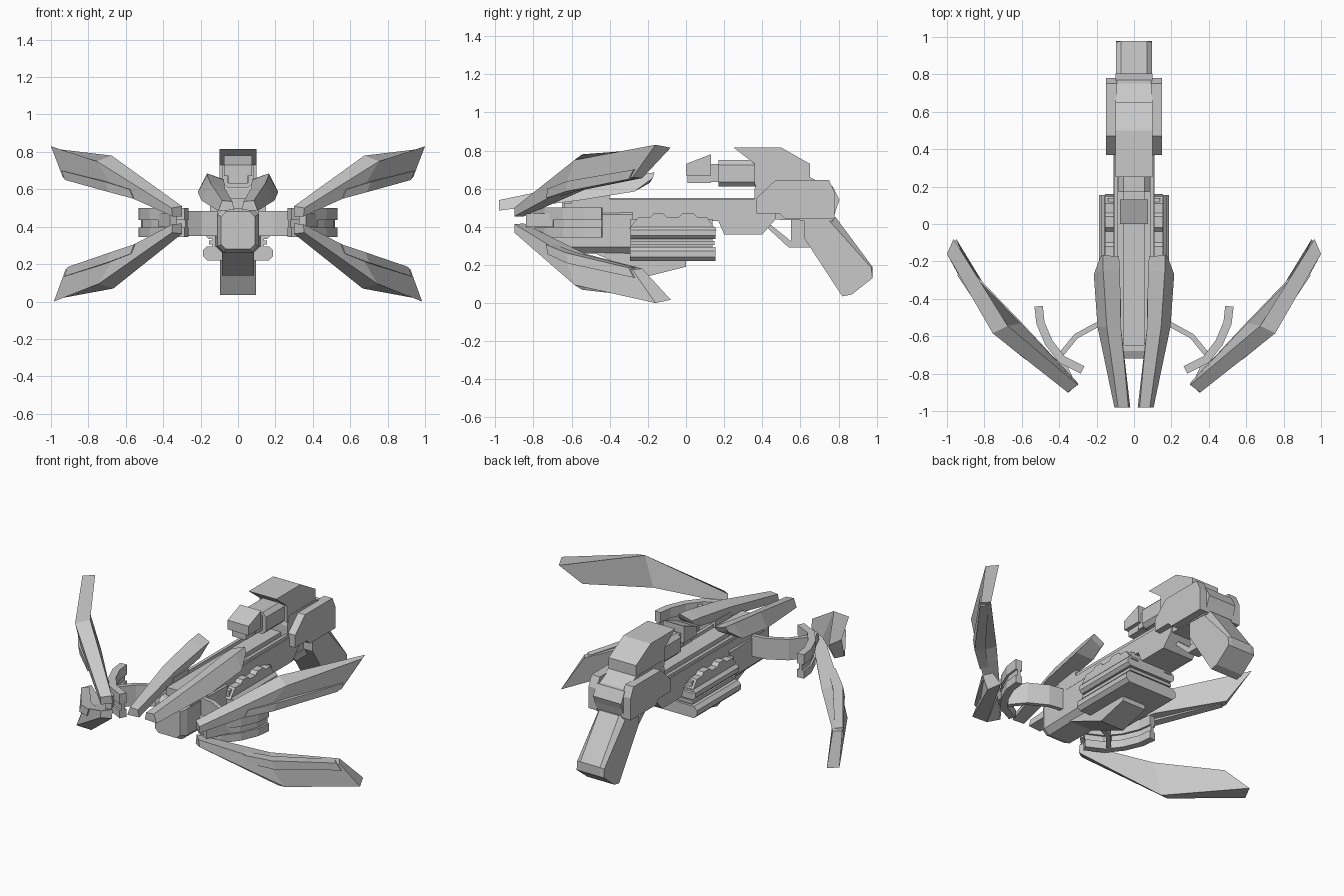
import bpy, bmesh
from mathutils import Vector

grey = bpy.data.materials.new("warm_grey")
grey.diffuse_color = (0.58, 0.58, 0.58, 1)


def loft(name, rings, mirror=False):
    """Skin a row of equal rings and cap both ends."""
    bm = bmesh.new()
    rows = [[bm.verts.new(p) for p in r] for r in rings]
    n = len(rows[0])
    for a, b in zip(rows, rows[1:]):
        for i in range(n):
            j = (i + 1) % n
            bm.faces.new((a[i], a[j], b[j], b[i]))
    bm.faces.new(rows[0][::-1])
    bm.faces.new(rows[-1])
    bmesh.ops.recalc_face_normals(bm, faces=bm.faces[:])
    me = bpy.data.meshes.new(name)
    bm.to_mesh(me)
    bm.free()
    me.materials.append(grey)
    ob = bpy.data.objects.new(name, me)
    bpy.context.collection.objects.link(ob)
    if mirror:
        m = ob.modifiers.new("mirror", 'MIRROR')
        m.use_mirror_merge = False
    return ob


def prism(name, yz, x0, x1, mirror=False):
    """Side profile extruded across the width."""
    return loft(name, [[(x, y, z) for y, z in yz] for x in (x0, x1)], mirror)


def box(name, x0, x1, y0, y1, z0, z1, mirror=False):
    return prism(name, [(y0, z0), (y1, z0), (y1, z1), (y0, z1)], x0, x1, mirror)


def octagon(y, w, z0, z1, c):
    """Chamfered rectangle facing along the barrel."""
    return [(-w + c, y, z0), (w - c, y, z0), (w, y, z0 + c), (w, y, z1 - c),
            (w - c, y, z1), (-w + c, y, z1), (-w, y, z1 - c), (-w, y, z0 + c)]


def slab(name, w, y0, y1, z0, z1, c):
    return loft(name, [octagon(y0, w, z0, z1, c), octagon(y1, w, z0, z1, c)])


def ribbon(name, path, thick, z0, z1):
    """Upright strip along a plan path, mirrored to both sides."""
    pts = [Vector(p) for p in path]
    rings = []
    for i, p in enumerate(pts):
        d = (pts[min(i + 1, len(pts) - 1)] - pts[max(i - 1, 0)]).normalized()
        o = Vector((d.y, -d.x)) * thick / 2
        a, b = p + o, p - o
        rings.append([(a.x, a.y, z0), (a.x, a.y, z1), (b.x, b.y, z1), (b.x, b.y, z0)])
    return loft(name, rings, True)


# Muzzle: tapered octagonal shell
loft("muzzle", [octagon(-0.72, 0.09, 0.28, 0.48, 0.025), octagon(-0.68, 0.11, 0.26, 0.5, 0.035),
                octagon(-0.28, 0.12, 0.26, 0.5, 0.035)])

# Barrel body and top rail
prism("barrel_body", [(-0.64, 0.44), (0.17, 0.43), (0.2, 0.36), (0.4, 0.36), (0.47, 0.44),
                      (0.47, 0.525), (-0.64, 0.525)], -0.11, 0.11)
box("top_rail", -0.055, 0.055, -0.65, 0.4, 0.5, 0.55)
box("side_rail", 0.085, 0.105, -0.6, 0.4, 0.52, 0.545, True)

# Notched side plates
prism("side_plate", [(-0.3, 0.39), (-0.25, 0.45), (-0.19, 0.45), (-0.17, 0.47), (-0.12, 0.47),
                     (-0.1, 0.45), (-0.04, 0.45), (-0.02, 0.47), (0.04, 0.47), (0.06, 0.45),
                     (0.11, 0.45), (0.16, 0.38)], 0.1, 0.155, True)

# Layered magazine under the barrel
box("magazine_core", -0.14, 0.14, -0.29, 0.14, 0.24, 0.44)
slab("magazine_upper_slab", 0.175, -0.29, 0.155, 0.335, 0.4, 0.018)
box("magazine_middle_slab", -0.155, 0.155, -0.29, 0.15, 0.305, 0.325)
slab("magazine_lower_slab", 0.187, -0.295, 0.155, 0.22, 0.295, 0.022)
prism("keel", [(-0.5, 0.27), (-0.2, 0.14), (0.0, 0.19), (0.0, 0.25), (-0.28, 0.28)],
      -0.085, 0.085)

# Rear receiver
prism("receiver_core", [(0.36, 0.44), (0.77, 0.43), (0.79, 0.5), (0.77, 0.6), (0.65, 0.66),
                        (0.38, 0.66), (0.36, 0.6)], -0.1, 0.1)
prism("receiver_cheek", [(0.37, 0.47), (0.37, 0.55), (0.47, 0.645), (0.75, 0.645), (0.78, 0.58),
                         (0.78, 0.44), (0.52, 0.44), (0.49, 0.47)], 0.09, 0.15, True)
prism("hood", [(0.25, 0.815), (0.5, 0.815), (0.65, 0.73), (0.65, 0.62), (0.36, 0.62), (0.36, 0.73)],
      -0.098, 0.098)
prism("rear_bump", [(0.74, 0.61), (0.77, 0.61), (0.805, 0.54), (0.79, 0.5), (0.74, 0.5)],
      -0.1, 0.1)

# Sight on the hood front
slab("sight_neck", 0.082, 0.17, 0.37, 0.61, 0.75, 0.025)
box("sight_link", -0.055, 0.055, 0.1, 0.2, 0.635, 0.73)
prism("sight_head", [(0.0, 0.67), (0.0, 0.73), (0.13, 0.78), (0.13, 0.67)], -0.075, 0.075)
box("sight_lens", -0.05, 0.05, 0.008, 0.13, 0.63, 0.68)

# Grip with a narrowed back edge, trigger block and guard
grip_full = [(0.62, 0.45), (0.785, 0.45), (0.978, 0.19), (0.978, 0.13), (0.87, 0.045),
             (0.82, 0.035), (0.8, 0.065), (0.62, 0.34)]
grip_side = [(0.62, 0.45), (0.735, 0.45), (0.972, 0.185), (0.978, 0.13)] + grip_full[4:]
loft("grip", [[(x, y, z) for y, z in ring] for x, ring in
              ((-0.097, grip_side), (-0.07, grip_full), (0.07, grip_full), (0.097, grip_side))])
prism("trigger_guard", [(0.41, 0.41), (0.54, 0.29), (0.65, 0.29), (0.65, 0.335), (0.56, 0.335),
                        (0.55, 0.325), (0.445, 0.41)], -0.04, 0.04)
box("trigger_block", -0.035, 0.035, 0.55, 0.63, 0.33, 0.45)

# Pair of folded fins above the barrel
loft("top_fin", [
    [(0.02, -0.98, 0.49), (0.03, -0.98, 0.535), (0.085, -0.98, 0.54), (0.105, -0.98, 0.485)],
    [(0.075, -0.55, 0.545), (0.07, -0.55, 0.605), (0.145, -0.55, 0.63), (0.195, -0.55, 0.54)],
    [(0.085, -0.27, 0.585), (0.075, -0.25, 0.65), (0.165, -0.25, 0.675), (0.215, -0.27, 0.585)],
    [(0.095, -0.19, 0.63), (0.08, -0.175, 0.655), (0.165, -0.165, 0.685), (0.18, -0.175, 0.655)]],
    True)
box("fin_mount", 0.07, 0.11, -0.56, -0.4, 0.5, 0.57, True)

# Side arms and curved brackets
ribbon("side_arm", [(0.08, -0.52), (0.2, -0.54), (0.31, -0.6), (0.4, -0.71)], 0.028, 0.35, 0.485)
arc = [(0.275, -0.78), (0.385, -0.725), (0.455, -0.635), (0.5, -0.53), (0.51, -0.44)]
for label, z0, z1, t in (("lower", 0.345, 0.395, 0.045), ("middle", 0.39, 0.44, 0.02),
                         ("upper", 0.435, 0.5, 0.045)):
    ribbon(label + "_bracket", arc, t, z0, z1)
ribbon("bracket_hub", [(0.345, -0.83), (0.41, -0.69)], 0.04, 0.4, 0.47)

# Four swept wings, the lower pair flipped and slightly raised toward the root
for label, flip in (("upper", False), ("lower", True)):
    def place(ring):
        if not flip:
            return ring
        return [(x - 0.022 * (x - 0.3), y, 0.83 - z + 0.06 * (1 - x)) for x, y, z in ring]
    wing = [
        [(0.35, -0.9, 0.455), (0.355, -0.9, 0.5), (0.3, -0.86, 0.51), (0.3, -0.85, 0.455)],
        [(0.66, -0.64, 0.595), (0.755, -0.585, 0.75), (0.675, -0.545, 0.78), (0.605, -0.53, 0.595)],
        [(0.935, -0.28, 0.66), (1.0, -0.16, 0.83), (0.965, -0.08, 0.815), (0.9, -0.23, 0.655)]]
    loft(label + "_wing", [place(r) for r in wing], True)
    plate = [
        [(0.56, -0.735, 0.55), (0.58, -0.725, 0.6), (0.55, -0.69, 0.595), (0.53, -0.69, 0.55)],
        [(0.69, -0.63, 0.585), (0.71, -0.62, 0.64), (0.66, -0.57, 0.635), (0.65, -0.58, 0.585)],
        [(0.925, -0.3, 0.65), (0.945, -0.275, 0.7), (0.91, -0.24, 0.695), (0.89, -0.265, 0.65)]]
    loft(label + "_wing_plate", [place(r) for r in plate], True)
